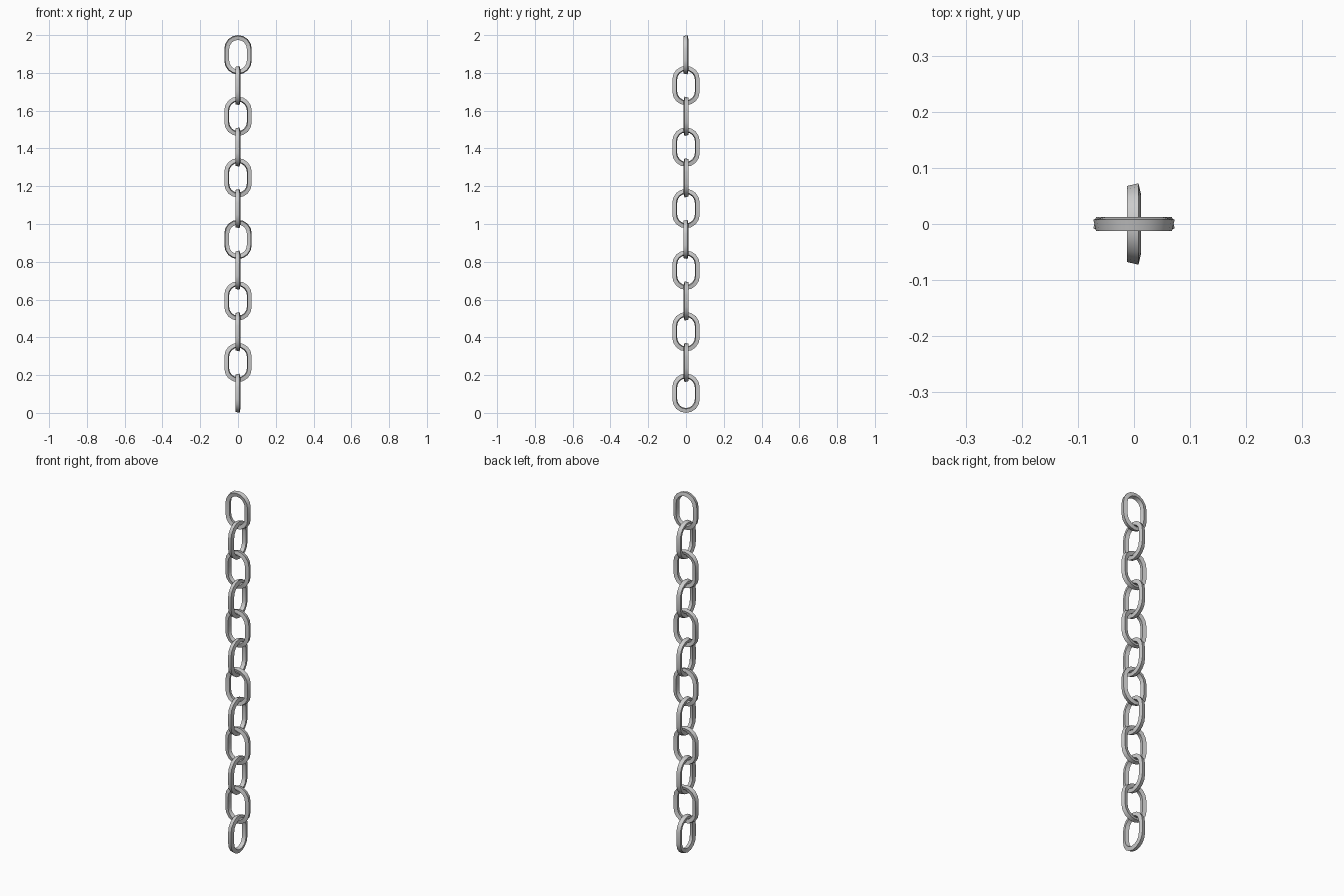
import bpy, bmesh, math
from mathutils import Vector

if "Cube" in bpy.data.objects:
    bpy.data.objects.remove(bpy.data.objects["Cube"])

COUNT, HEIGHT = 12, 0.208
PITCH = (2 - HEIGHT) / (COUNT - 1)
WIRE, SIDES, ARC = 0.0152, 4, 8
TILT = math.radians(122)          # wire is square, slightly twisted
OUTER = 0.0725
RADIUS = OUTER - WIRE * math.sin(TILT)


def link_mesh(name):
    # Stadium path in the xz plane, swept with a square wire section
    bm = bmesh.new()
    straight = HEIGHT / 2 - OUTER
    rings = []
    for half in range(2):
        for i in range(ARC + 1):
            a = math.pi * (half + i / ARC)
            out = Vector((math.cos(a), 0, math.sin(a)))
            c = out * RADIUS + Vector((0, 0, straight if half == 0 else -straight))
            ring = []
            for k in range(SIDES):
                t = TILT + 2 * math.pi * k / SIDES
                ring.append(bm.verts.new(c + out * WIRE * math.sin(t)
                                         + Vector((0, WIRE * math.cos(t), 0))))
            rings.append(ring)
    for r, ring in enumerate(rings):
        nxt = rings[(r + 1) % len(rings)]
        for k in range(SIDES):
            j = (k + 1) % SIDES
            bm.faces.new((ring[k], ring[j], nxt[j], nxt[k]))
    bmesh.ops.recalc_face_normals(bm, faces=bm.faces)
    # Smooth around the loop, sharp along the wire's four edges
    for f in bm.faces:
        f.smooth = True
    for e in bm.edges:
        e.smooth = e.calc_face_angle() < math.radians(40)
    me = bpy.data.meshes.new(name)
    bm.to_mesh(me)
    bm.free()
    return me


# Hanging chain: every other link turned a quarter, a few turned about
mesh = link_mesh("chain_link")
for n in range(COUNT):
    ob = bpy.data.objects.new(f"chain_link_{n + 1}", mesh)
    bpy.context.collection.objects.link(ob)
    ob.location.z = 2 - HEIGHT / 2 - n * PITCH
    ob.rotation_euler.z = math.pi / 2 * (n % 2) + (math.pi if n in (0, 6) else 0)
